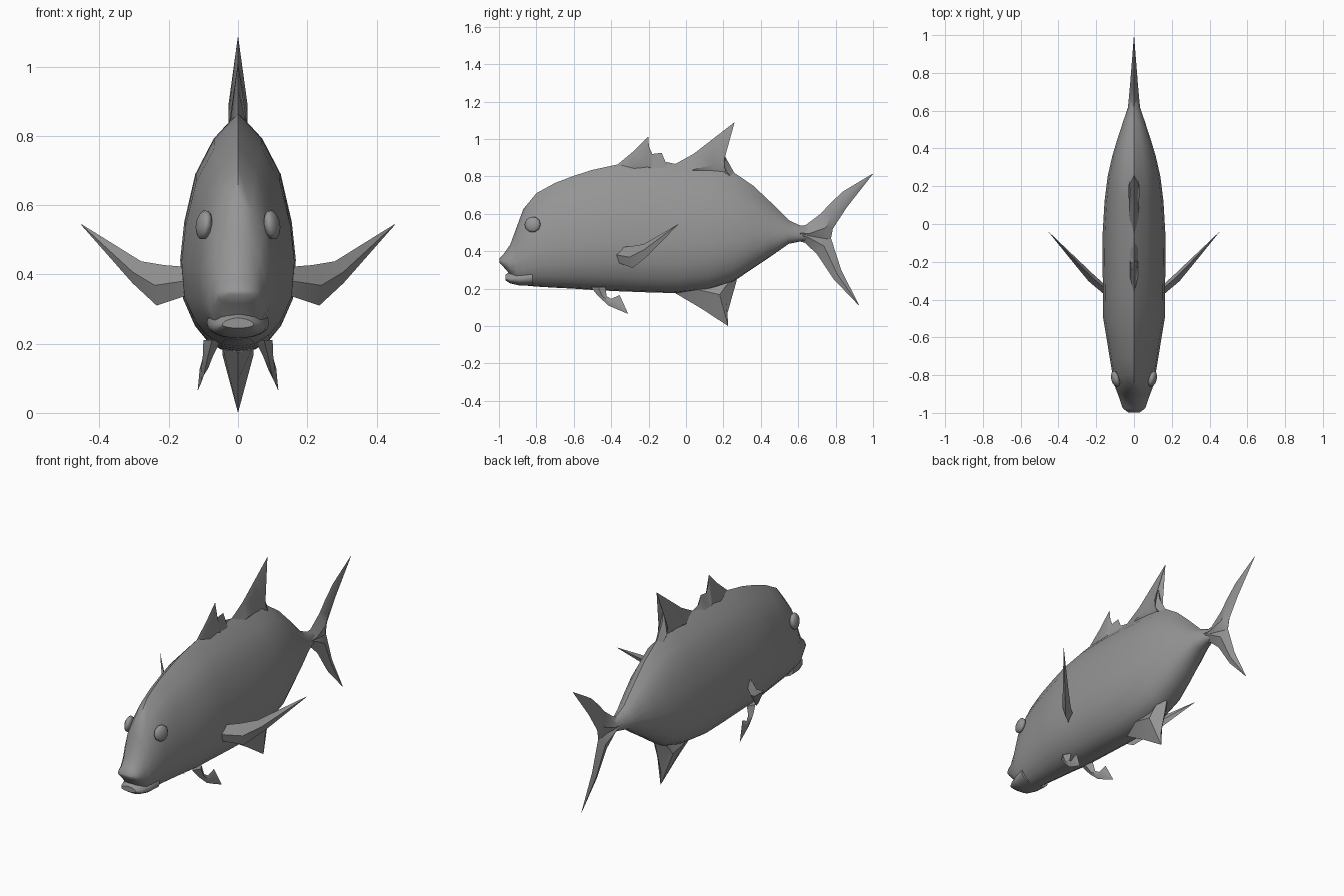
import bpy, bmesh, math
from mathutils import Vector

grey = bpy.data.materials.new("fish_grey")
grey.diffuse_color = (0.3, 0.3, 0.3, 1)


def make_object(name, bm, angle=50):
    bmesh.ops.remove_doubles(bm, verts=bm.verts, dist=0.0004)
    bmesh.ops.dissolve_degenerate(bm, edges=bm.edges, dist=0.0002)
    bmesh.ops.recalc_face_normals(bm, faces=bm.faces)
    mesh = bpy.data.meshes.new(name)
    bm.to_mesh(mesh)
    bm.free()
    mesh.materials.append(grey)
    obj = bpy.data.objects.new(name, mesh)
    bpy.context.collection.objects.link(obj)
    bpy.ops.object.select_all(action='DESELECT')
    obj.select_set(True)
    bpy.context.view_layer.objects.active = obj
    bpy.ops.object.shade_smooth_by_angle(angle=math.radians(angle))
    return obj


def loft(name, rings, angle=50):
    """Skin closed rings of equal length and cap both ends."""
    bm = bmesh.new()
    rows = [[bm.verts.new(p) for p in ring] for ring in rings]
    n = len(rows[0])
    for a, b in zip(rows, rows[1:]):
        for i in range(n):
            j = (i + 1) % n
            bm.faces.new((a[i], a[j], b[j], b[i]))
    bm.faces.new(rows[0])
    bm.faces.new(rows[-1])
    return make_object(name, bm, angle)


# half cross-section: (fraction of height, fraction of half width)
HALF = [(0, 0), (0.01, 0.3), (0.05, 0.55), (0.11, 0.75), (0.22, 0.95), (0.38, 1),
        (0.54, 0.93), (0.74, 0.74), (0.89, 0.42), (1, 0)]


def body_ring(y, bottom, top, half_width):
    right = [(w * half_width, y, bottom + h * (top - bottom)) for h, w in HALF]
    left = [(-x, y, z) for x, y, z in right[-2:0:-1]]
    return right + left


def blade(name, sections, normal, ridge=0.5):
    """Lens-shaped fin from (leading point, trailing point, half thickness)."""
    n = Vector(normal).normalized()
    rings = []
    for lead, trail, t in sections:
        a, b = Vector(lead), Vector(trail)
        m = a.lerp(b, ridge)
        rings.append([a, m + n * t, b, m - n * t])
    return loft(name, rings, 40)


def flat_blade(name, sections, ridge):
    """Blade in the centre plane from (y, z, y, z, half thickness)."""
    return blade(name, [((0, a, b), (0, c, d), t) for a, b, c, d, t in sections],
                 (1, 0, 0), ridge)


# body: y, bottom, top, half width
BODY = [(-0.998, 0.34, 0.36, 0.03), (-0.975, 0.315, 0.385, 0.06),
        (-0.94, 0.275, 0.435, 0.072), (-0.905, 0.225, 0.53, 0.084),
        (-0.87, 0.218, 0.625, 0.098), (-0.80, 0.211, 0.71, 0.113),
        (-0.70, 0.205, 0.765, 0.13), (-0.60, 0.2, 0.803, 0.146),
        (-0.50, 0.193, 0.835, 0.163), (-0.36, 0.186, 0.865, 0.164),
        (-0.20, 0.18, 0.868, 0.167), (-0.05, 0.176, 0.865, 0.166),
        (0.12, 0.195, 0.85, 0.156), (0.25, 0.235, 0.825, 0.14),
        (0.36, 0.31, 0.75, 0.115), (0.45, 0.37, 0.665, 0.088),
        (0.55, 0.44, 0.565, 0.055), (0.61, 0.452, 0.538, 0.034),
        (0.66, 0.46, 0.53, 0.02)]
loft("body", [body_ring(*s) for s in BODY])

# lower jaw
loft("lower_jaw", [body_ring(*s) for s in [
    (-0.966, 0.245, 0.275, 0.045), (-0.94, 0.228, 0.29, 0.064),
    (-0.89, 0.217, 0.31, 0.08), (-0.82, 0.215, 0.34, 0.09)]])

# fins on the back and belly: outer edge point, buried base point, half thickness
flat_blade("front_dorsal_fin", [
    (-0.37, 0.86, -0.36, 0.81, 0.01), (-0.28, 0.935, -0.28, 0.81, 0.022),
    (-0.202, 1.012, -0.21, 0.81, 0.022), (-0.198, 0.96, -0.19, 0.81, 0.022),
    (-0.18, 0.92, -0.17, 0.81, 0.022), (-0.13, 0.926, -0.13, 0.81, 0.022),
    (-0.11, 0.878, -0.11, 0.81, 0.02), (-0.05, 0.865, -0.05, 0.81, 0.01)], 0.75)
flat_blade("rear_dorsal_fin", [
    (-0.06, 0.865, -0.04, 0.8, 0.012), (0.04, 0.92, 0.04, 0.8, 0.025),
    (0.15, 1.005, 0.14, 0.8, 0.028), (0.26, 1.09, 0.18, 0.8, 0.028),
    (0.20, 0.97, 0.21, 0.79, 0.028), (0.21, 0.905, 0.23, 0.78, 0.025),
    (0.255, 0.825, 0.27, 0.75, 0.015)], 0.7)
flat_blade("anal_fin", [
    (-0.06, 0.177, -0.04, 0.24, 0.02), (0.08, 0.095, 0.06, 0.26, 0.045),
    (0.225, 0.0, 0.15, 0.28, 0.045), (0.222, 0.07, 0.2, 0.3, 0.04),
    (0.27, 0.24, 0.27, 0.32, 0.02)], 0.6)

# forked tail: each lobe runs from the stalk to its tip
flat_blade("tail_upper_lobe", [
    (0.60, 0.535, 0.60, 0.46, 0.034), (0.64, 0.54, 0.68, 0.45, 0.028),
    (0.72, 0.60, 0.772, 0.45, 0.02), (0.77, 0.655, 0.785, 0.52, 0.018),
    (0.84, 0.72, 0.86, 0.635, 0.012), (0.997, 0.814, 0.999, 0.812, 0.0005)], 0.5)
flat_blade("tail_lower_lobe", [
    (0.60, 0.455, 0.60, 0.535, 0.034), (0.635, 0.445, 0.68, 0.5, 0.028),
    (0.70, 0.385, 0.775, 0.47, 0.02), (0.79, 0.25, 0.83, 0.3, 0.013),
    (0.922, 0.112, 0.925, 0.112, 0.0005)], 0.5)

# paired parts
for side, s in (("right", 1), ("left", -1)):
    # pectoral fin
    blade(side + "_pectoral_fin", [
        ((s * 0.13, -0.36, 0.42), (s * 0.13, -0.38, 0.345), 0.02),
        ((s * 0.215, -0.29, 0.427), (s * 0.235, -0.285, 0.31), 0.022),
        ((s * 0.28, -0.225, 0.438), (s * 0.305, -0.205, 0.375), 0.016),
        ((s * 0.452, -0.042, 0.545), (s * 0.453, -0.041, 0.543), 0.0005)],
        (s * 0.7, -0.7, 0))
    # pelvic fin
    blade(side + "_pelvic_fin", [
        ((s * 0.075, -0.51, 0.21), (s * 0.075, -0.43, 0.21), 0.025),
        ((s * 0.088, -0.47, 0.16), (s * 0.088, -0.425, 0.16), 0.014),
        ((s * 0.098, -0.415, 0.11), (s * 0.095, -0.40, 0.145), 0.01),
        ((s * 0.105, -0.37, 0.09), (s * 0.1, -0.355, 0.166), 0.008),
        ((s * 0.116, -0.309, 0.065), (s * 0.116, -0.31, 0.067), 0.0005)],
        (1, 0, 0))
    # eye
    bm = bmesh.new()
    bmesh.ops.create_uvsphere(bm, u_segments=10, v_segments=7, radius=0.044)
    eye = make_object(side + "_eye", bm, 60)
    eye.scale = (1, 1, 0.5)
    eye.rotation_euler = (0, s * math.radians(82), s * math.radians(-14))
    eye.location = (s * 0.098, -0.82, 0.543)
